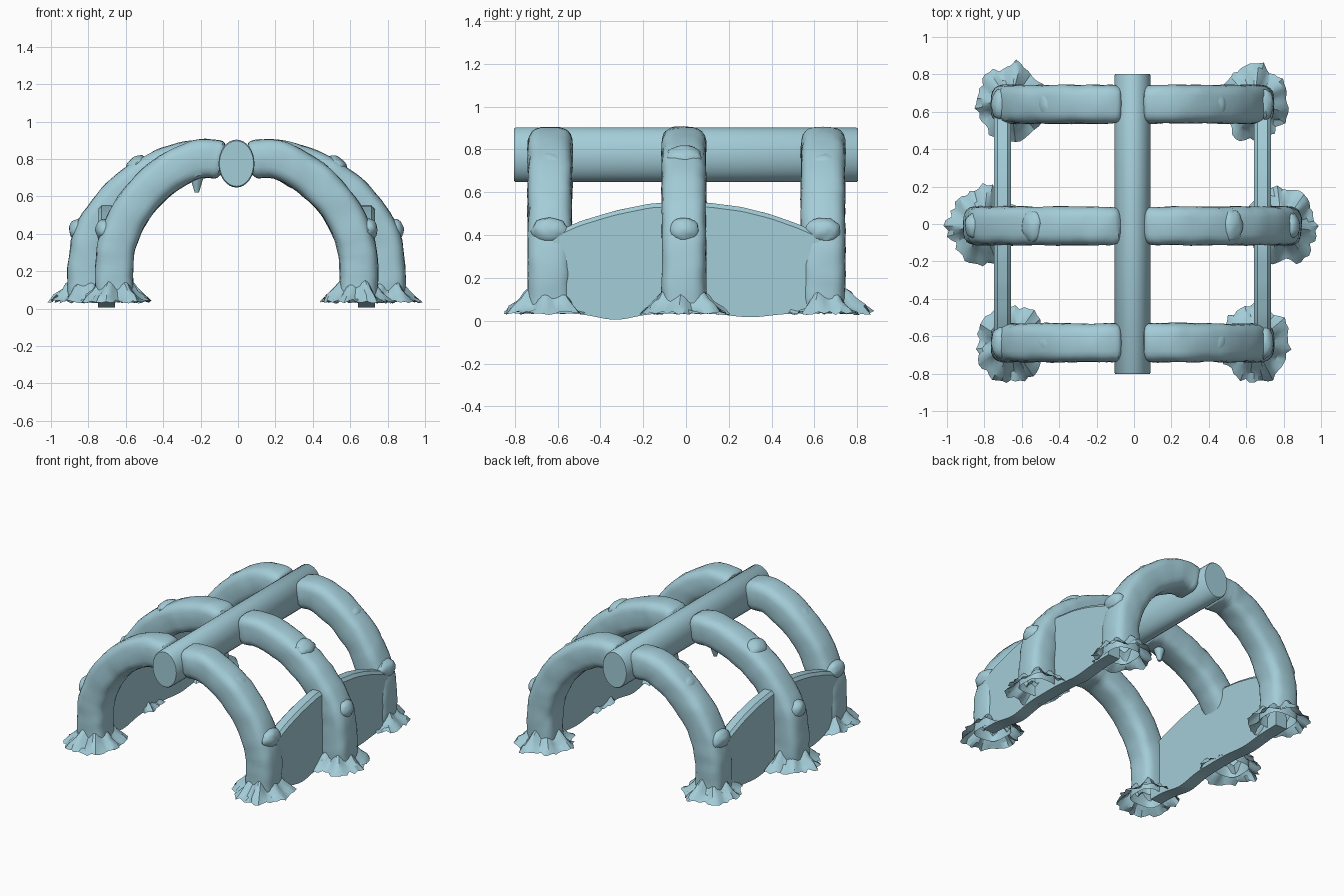
import bpy, bmesh, math, random
from mathutils import Vector, Matrix, noise

if "Cube" in bpy.data.objects:
    bpy.data.objects.remove(bpy.data.objects["Cube"])

random.seed(4)
CX = -0.008  # slight offset of the frame

mat = bpy.data.materials.new("pale blue")
mat.diffuse_color = (0.37, 0.61, 0.69, 1)
mat.use_nodes = True
mat.node_tree.nodes["Principled BSDF"].inputs["Base Color"].default_value = mat.diffuse_color


def finish(name, bm, angle=35):
    bmesh.ops.recalc_face_normals(bm, faces=bm.faces)
    me = bpy.data.meshes.new(name)
    bm.to_mesh(me)
    bm.free()
    ob = bpy.data.objects.new(name, me)
    bpy.context.collection.objects.link(ob)
    me.materials.append(mat)
    bpy.ops.object.select_all(action='DESELECT')
    ob.select_set(True)
    bpy.context.view_layer.objects.active = ob
    bpy.ops.object.shade_smooth_by_angle(angle=math.radians(angle))
    return ob


def loft(bm, rings, cap_start=False, cap_end=False):
    vs = [[bm.verts.new(p) for p in r] for r in rings]
    n = len(vs[0])
    for a, b in zip(vs, vs[1:]):
        for i in range(n):
            j = (i + 1) % n
            bm.faces.new((a[i], a[j], b[j], b[i]))
    if cap_start:
        bm.faces.new(vs[0])
    if cap_end:
        bm.faces.new(vs[-1])


def smooth_path(pts, steps=6):
    p = [Vector(q) for q in pts]
    p = [2 * p[0] - p[1]] + p + [2 * p[-1] - p[-2]]
    out = []
    for i in range(1, len(p) - 2):
        a, b, c, d = p[i - 1:i + 3]
        for k in range(steps):
            t = k / steps
            out.append(0.5 * (2 * b + (c - a) * t + (2 * a - 5 * b + 4 * c - d) * t * t
                              + (3 * b - a - 3 * c + d) * t ** 3))
    return out + [p[-2]]


def sgnpow(v, e):
    return math.copysign(abs(v) ** e, v)


def rib(name, path, y, side):
    # squarish bark-like tube swept along the half arch
    pts = smooth_path(path)
    m = len(pts)
    rings = []
    for k, p in enumerate(pts):
        t = (pts[min(k + 1, m - 1)] - pts[max(k - 1, 0)]).normalized()
        nrm = Vector((t.y, -t.x))
        shrink = [0.72, 0.93, 0.99][m - 1 - k] if k > m - 4 else 1.0
        ring = []
        for i in range(24):
            a = 2 * math.pi * i / 24
            u, v = sgnpow(math.cos(a), 0.62), sgnpow(math.sin(a), 0.62)
            q = p + nrm * u * 0.103 * shrink
            pos = Vector((q.x, v * 0.104 * shrink, q.y))
            d = noise.noise(pos * 11 + Vector((side * 5, y * 9, 0)))
            d = 1 + 0.05 * d + random.uniform(-0.012, 0.012)
            q = p + nrm * u * 0.103 * shrink * d
            ring.append((CX + side * q.x, y + v * 0.104 * shrink * d, q.y))
        rings.append(ring)
    bm = bmesh.new()
    loft(bm, rings, cap_end=True)
    finish(name, bm, 30)


def knob(name, loc, scale, tilt):
    bm = bmesh.new()
    bmesh.ops.create_icosphere(bm, subdivisions=3, radius=1)
    for v in bm.verts:
        v.co *= 1 + 0.12 * noise.noise(v.co * 2 + Vector(loc) * 7)
    M = Matrix.Translation(loc) @ Matrix.Rotation(tilt, 4, 'Y') @ Matrix.Diagonal((*scale, 1))
    bmesh.ops.transform(bm, matrix=M, verts=bm.verts)
    finish(name, bm)


def mound(name, x, y, rx, ry):
    # ragged root skirt around a foot, open underneath
    n = 48
    ph = random.uniform(0, 6)
    rings = []
    for f, z in ((0.44, 0.135), (0.56, 0.115), (0.68, 0.085), (0.84, 0.06), (1.0, 0.043)):
        ring = []
        for i in range(n):
            a = 2 * math.pi * i / n
            lobe = math.sin(7 * a + ph) * 0.6 + math.sin(4 * a + 2 * ph) * 0.4
            r = f * (1 + 0.08 * lobe) + (random.uniform(-0.07, 0.07) if f > 0.8 else random.uniform(-0.02, 0.02))
            zz = z + (0.024 * lobe * (1 - abs(f - 0.6)) if f < 0.9 else random.uniform(-0.016, 0.004))
            ring.append((x + rx * r * math.cos(a), y + ry * r * math.sin(a), zz))
        rings.append(ring)
    bm = bmesh.new()
    loft(bm, rings)
    finish(name, bm, 30)


# ribs: short end arches and a wider middle arch
END = [(0.65, 0.05), (0.655, 0.2), (0.635, 0.36), (0.55, 0.54), (0.41, 0.69), (0.25, 0.785), (0.15, 0.803), (0.07, 0.79)]
MID = [(0.80, 0.05), (0.80, 0.22), (0.765, 0.40), (0.65, 0.57), (0.50, 0.695), (0.34, 0.77), (0.19, 0.803), (0.07, 0.79)]

for label, y, path in (("front", -0.635, END), ("middle", -0.01, MID), ("back", 0.64, END)):
    mid = label == "middle"
    for sname, s in (("left", -1), ("right", 1)):
        tag = label + "_" + sname
        rib(tag + "_rib", path, y, s)
        fx, fy = (0.80, -0.01) if mid else (0.65, y * 1.01)
        mound(tag + "_root", CX + s * fx, fy, 0.185, 0.205)
        # swollen knots on the outer side
        kx, kz = (0.845, 0.42) if mid else (0.705, 0.42)
        knob(tag + "_low_knot", (CX + s * kx, y, kz), (0.05, 0.07 if mid else 0.085, 0.06), 0)
        ux, uz = (0.535, 0.765) if mid else (0.45, 0.735)
        knob(tag + "_high_knot", (CX + s * ux, y, uz), (0.065, 0.085, 0.045), s * 0.65)

# small thorn under the middle left rib
bm = bmesh.new()
bmesh.ops.create_cone(bm, cap_ends=True, segments=10, radius1=0.012, radius2=0.05, depth=0.12,
                      matrix=Matrix.Translation((-0.22, -0.01, 0.68)))
finish("thorn", bm)

# ridge beam with oval section and softened ends
bm = bmesh.new()
rings = []
for y, f in ((-0.803, 0.95), (-0.795, 1), (0.795, 1), (0.803, 0.95)):
    rings.append([(CX + 0.096 * f * math.cos(2 * math.pi * i / 32), y,
                   0.775 + 0.128 * f * math.sin(2 * math.pi * i / 32)) for i in range(32)])
loft(bm, rings, True, True)
finish("ridge_beam", bm, 40)

# side panels with arched top and wavy bottom
for sname, s in (("left", -1), ("right", 1)):
    bm = bmesh.new()
    rings = []
    for k in range(41):
        y = -0.62 + 1.24 * k / 40
        top = 0.555 - 0.38 * y * y + 0.004 * noise.noise(Vector((s, y * 9, 0)))
        bot = 0.035 - 0.03 * math.exp(-((y + 0.33) / 0.12) ** 2) - 0.018 * math.exp(-((y - 0.3) / 0.13) ** 2)
        x = CX + s * 0.695
        w = 0.045
        rings.append([(x - w, y, bot), (x - w, y, 0.3), (x - w, y, top - 0.02), (x - w * 0.6, y, top),
                      (x + w * 0.6, y, top), (x + w, y, top - 0.02), (x + w, y, 0.3), (x + w, y, bot)])
    loft(bm, rings, True, True)
    finish(sname + "_side_panel", bm, 35)
